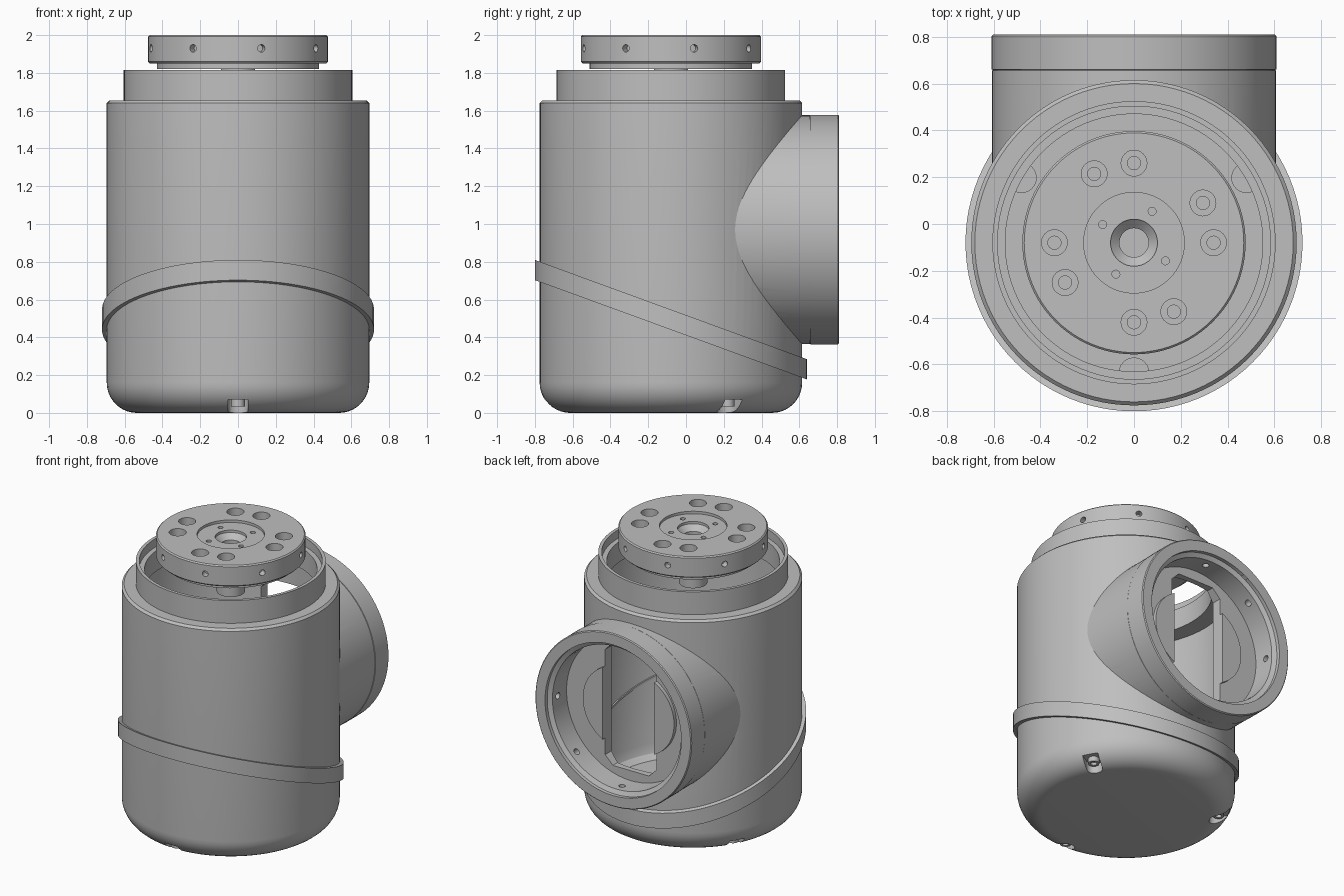
import bpy, bmesh
from math import radians, sin, cos, pi
from mathutils import Matrix

if "Cube" in bpy.data.objects:
    bpy.data.objects.remove(bpy.data.objects["Cube"], do_unlink=True)

grey = bpy.data.materials.new("machined grey")
grey.use_nodes = True
grey.diffuse_color = (0.52, 0.52, 0.52, 1)
grey.node_tree.nodes["Principled BSDF"].inputs["Base Color"].default_value = (0.52, 0.52, 0.52, 1)

T = lambda x, y, z: Matrix.Translation((x, y, z))
R = lambda deg, axis: Matrix.Rotation(radians(deg), 4, axis)
AXIS = T(0, -0.08, 0)                    # main upright axis
PORT = T(0, 0, 0.97) @ R(-90, 'X')       # side port axis, local z runs to the back


def smooth(ob):
    ob.data.shade_smooth()
    ob.data.set_sharp_from_angle(angle=radians(28))


def finish(name, bm, matrix):
    bmesh.ops.transform(bm, matrix=matrix, verts=bm.verts)
    bmesh.ops.recalc_face_normals(bm, faces=bm.faces)
    mesh = bpy.data.meshes.new(name)
    bm.to_mesh(mesh)
    bm.free()
    mesh.materials.append(grey)
    ob = bpy.data.objects.new(name, mesh)
    bpy.context.scene.collection.objects.link(ob)
    smooth(ob)
    return ob


def lathe(name, profile, matrix=AXIS, steps=96, closed=False):
    """Revolve (radius, height) points around local z."""
    bm = bmesh.new()
    vs = [bm.verts.new((r, 0, z)) for r, z in profile]
    pairs = list(zip(vs, vs[1:])) + ([(vs[-1], vs[0])] if closed else [])
    es = [bm.edges.new(p) for p in pairs]
    bmesh.ops.spin(bm, geom=vs + es, cent=(0, 0, 0), axis=(0, 0, 1),
                   angle=2 * pi, steps=steps, use_duplicate=False)
    bmesh.ops.remove_doubles(bm, verts=bm.verts, dist=1e-5)
    return finish(name, bm, matrix)


def rod(name, r, z0, z1, matrix=AXIS, steps=24):
    return lathe(name, [(0, z0), (r, z0), (r, z1), (0, z1)], matrix, steps)


def box(name, size, matrix, bevel, segments=1):
    """Box whose edges along local y are chamfered or rounded."""
    bm = bmesh.new()
    bmesh.ops.create_cube(bm, size=1)
    bmesh.ops.scale(bm, vec=size, verts=bm.verts)
    along = [e for e in bm.edges
             if abs(e.verts[0].co.y - e.verts[1].co.y) > size[1] / 2]
    bmesh.ops.bevel(bm, geom=along, offset=bevel, segments=segments,
                    profile=0.5, affect='EDGES')
    return finish(name, bm, matrix)


def combine(ob, others, op='DIFFERENCE'):
    """Apply a boolean with each helper, then drop the helper."""
    for other in others:
        other.hide_render = True
        mod = ob.modifiers.new("boolean", 'BOOLEAN')
        mod.operation, mod.solver, mod.object = op, 'EXACT', other
        deps = bpy.context.evaluated_depsgraph_get()
        mesh = bpy.data.meshes.new_from_object(ob.evaluated_get(deps))
        ob.modifiers.clear()
        ob.data = mesh
        bpy.data.objects.remove(other, do_unlink=True)
    smooth(ob)


def window_cutter():
    return box("window_cutter", (0.4, 0.5, 0.86), T(0, 0.57, 0.97), 0.06)


def slanted_ring(name, r0, r1, z0, z1):
    ring = lathe(name, [(r0, z0), (r1, z0), (r1, z1), (r0, z1)], Matrix(), closed=True)
    for v in ring.data.vertices:
        v.co.z -= 0.365 * v.co.y
        v.co.y -= 0.08


# Housing: rounded base, straight wall, narrower collar
fillet = [(0.535 + 0.16 * sin(a), 0.16 - 0.16 * cos(a))
          for a in [i * pi / 20 for i in range(11)]]
housing = lathe("housing", [(0, 0)] + fillet + [
    (0.695, 1.64), (0.68, 1.655), (0.605, 1.655), (0.605, 1.815), (0, 1.815)])

# Side port with a fine seam before its end ring
port = lathe("port", [(0, 0.1), (0.606, 0.1), (0.606, 0.656), (0.604, 0.657),
                      (0.604, 0.659), (0.608, 0.66), (0.608, 0.804),
                      (0.602, 0.81), (0, 0.81)], PORT)
combine(housing, [port], 'UNION')

# Thin-walled hollow interior, port bore and window between them
cavity = lathe("cavity", [(0, 0.1), (0.59, 0.1), (0.63, 0.13), (0.655, 0.19),
                          (0.655, 1.6), (0.55, 1.61), (0.55, 1.755),
                          (0.583, 1.755), (0.583, 1.9), (0, 1.9)])
bore = lathe("bore", [(0, 0.613), (0.5, 0.613), (0.5, 0.77), (0.53, 0.785),
                      (0.53, 0.9), (0, 0.9)], PORT)
combine(housing, [cavity, bore, window_cutter()])

# Radial screw holes around the port bore
combine(housing, [rod("hole", 0.022, 0.44, 0.57,
                      PORT @ T(0, 0, 0.71) @ R(45 * i, 'Z') @ R(90, 'Y'), 16)
                  for i in range(8)])

# Rounded base slots with screws, and low bosses above them on the inner floor
for i, angle in enumerate((-90, 30, 150)):
    turn = AXIS @ R(angle, 'Z')
    combine(housing, [box("slot", (0.28, 0.2, 0.104),
                          turn @ T(0.68, 0, -0.03) @ R(90, 'X'), 0.045, 4)])
    lathe(f"base_screw_{i + 1}", [(0, 0.08), (0.036, 0.08), (0.036, 0.035),
                                  (0.02, 0.035), (0.02, 0.055), (0, 0.055)],
          turn @ T(0.60, 0, 0), 20)
    rod(f"floor_boss_{i + 1}", 0.065, 0.09, 0.16, turn @ T(0.555, 0, 0))

# Raised crescents either side of the port window
for side, x in (("left", 0.07), ("right", -0.07)):
    crescent = rod(f"port_crescent_{side}", 0.285, 0.605, 0.64, PORT @ T(x, 0, 0), 64)
    combine(crescent, [box("trim", (0.6, 0.5, 0.9), T(x / abs(x) * -0.1, 0.57, 0.97), 0.02)])

# Slanted band around the housing, and the matching seam inside
slanted_ring("slanted_band", 0.685, 0.72, 0.44, 0.547)
slanted_ring("inner_seam", 0.648, 0.665, 0.52, 0.535)

# Output flange with neck, central stub and stepped centre hole
flange = lathe("output_flange", [
    (0, 1.6), (0.09, 1.6), (0.09, 1.82), (0.43, 1.82), (0.43, 1.85),
    (0.467, 1.85), (0.477, 1.86), (0.477, 1.992), (0.469, 2.0), (0.215, 2.0),
    (0.215, 1.982), (0.1, 1.982), (0.1, 1.965), (0.062, 1.93), (0.062, 1.72), (0, 1.72)])
counterbore = [(0, 1.87), (0.028, 1.87), (0.028, 1.93), (0.055, 1.93), (0.055, 2.1), (0, 2.1)]
combine(flange, [lathe("counterbore", counterbore, AXIS @ R(a, 'Z') @ T(0.34, 0, 0), 32)
                 for a in (0, 30, 90, 120, 180, 210, 270, 300)])
combine(flange, [rod("pin_hole", 0.017, 1.93, 2.1, AXIS @ R(60 + 90 * i, 'Z') @ T(0.155, 0, 0), 16)
                 for i in range(4)])
combine(flange, [rod("edge_hole", 0.02, 0.43, 0.6,
                     AXIS @ T(0, 0, 1.93) @ R(15 + 45 * i, 'Z') @ R(90, 'Y'), 16)
                 for i in range(8)])
